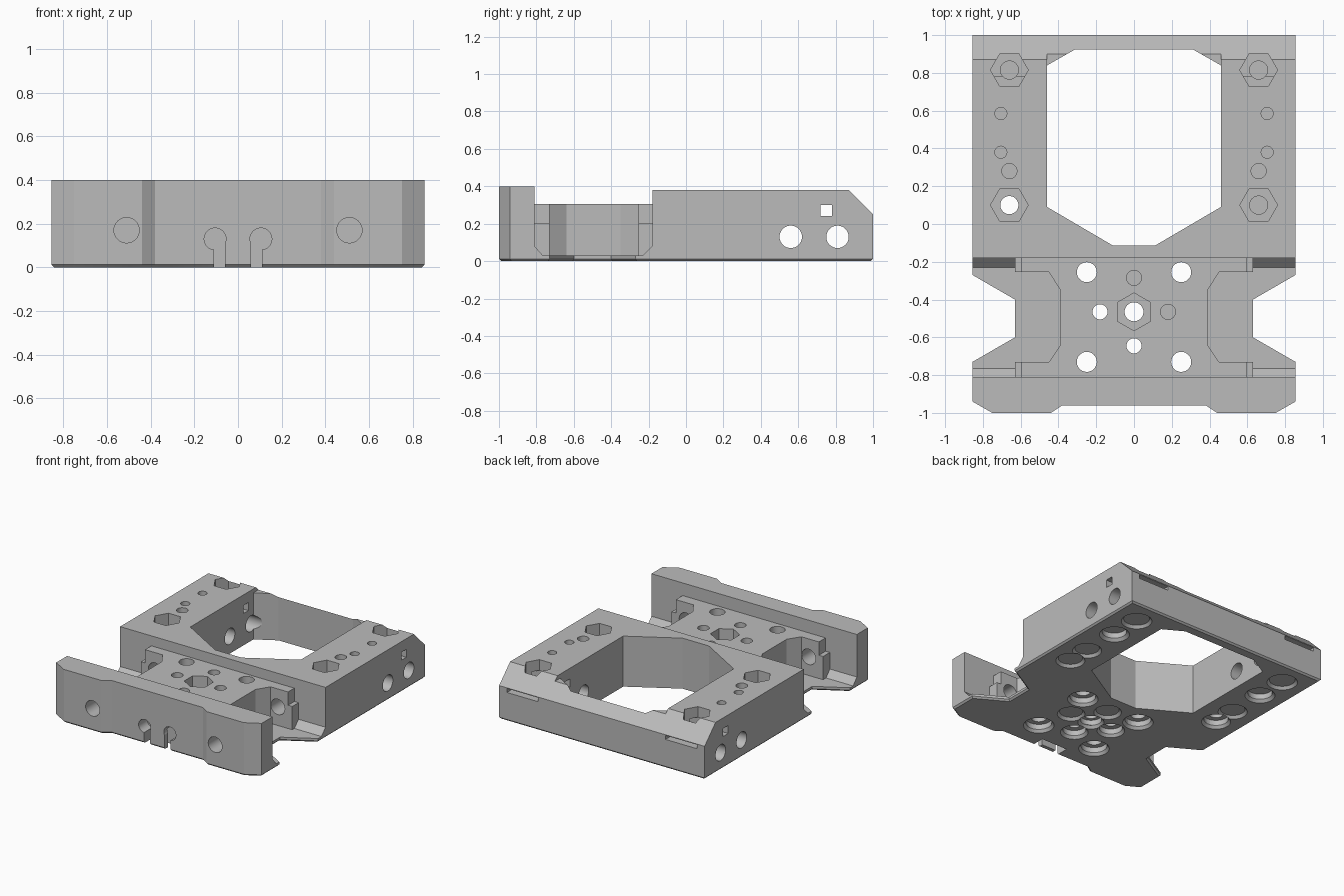
import bpy, bmesh, math
from mathutils import Matrix, Vector

old = bpy.data.objects.get("Cube")
if old:
    bpy.data.objects.remove(old, do_unlink=True)

grey = bpy.data.materials.new("mid grey")
grey.use_nodes = True
grey.diffuse_color = (0.5, 0.5, 0.5, 1)
grey.node_tree.nodes["Principled BSDF"].inputs["Base Color"].default_value = (0.5, 0.5, 0.5, 1)


def prism(name, pts, lo, hi, axis="z", bevel=0):
    """Extrude a 2D outline along an axis: x takes (y, z), y takes (x, z), z takes (x, y)."""
    place = {"x": lambda a, b, t: (t, a, b),
             "y": lambda a, b, t: (a, t, b),
             "z": lambda a, b, t: (a, b, t)}[axis]
    bm = bmesh.new()
    base = bm.faces.new([bm.verts.new(place(a, b, lo)) for a, b in pts])
    move = Vector(place(0, 0, hi - lo))
    rim = list(base.edges)
    out = bmesh.ops.extrude_face_region(bm, geom=[base], use_keep_orig=True)
    top = [g for g in out["geom"] if isinstance(g, bmesh.types.BMVert)]
    bmesh.ops.translate(bm, vec=move, verts=top)
    bmesh.ops.recalc_face_normals(bm, faces=bm.faces[:])
    if bevel:
        bmesh.ops.bevel(bm, geom=rim, offset=bevel, segments=1, affect="EDGES")
    mesh = bpy.data.meshes.new(name)
    bm.to_mesh(mesh)
    bm.free()
    obj = bpy.data.objects.new(name, mesh)
    bpy.context.collection.objects.link(obj)
    return obj


def rect(a0, a1, b0, b1):
    return [(a0, b0), (a1, b0), (a1, b1), (a0, b1)]


def ring(a, b, r, n=32, turn=0.0):
    return [(a + r * math.cos(turn + math.tau * i / n),
             b + r * math.sin(turn + math.tau * i / n)) for i in range(n)]


def mirrored(half):
    return half + [(-x, y) for x, y in reversed(half)]


def flip(pts, s):
    return [(s * x, y) for x, y in pts]


# Main plate outline with side notches and a stepped front
outline = mirrored([(0.855, 1), (0.855, -0.27), (0.63, -0.4), (0.63, -0.6), (0.855, -0.73),
                    (0.855, -0.94), (0.75, -1), (0.44, -1), (0.38, -0.96)])
body = prism("carriage_body", outline, 0, 0.4, bevel=0.012)
body.data.materials.append(grey)


def cut(pts, lo, hi, axis="z"):
    tool = prism("cutter", pts, lo, hi, axis)
    tool.hide_render = True
    mod = body.modifiers.new("cut", "BOOLEAN")
    mod.operation = "DIFFERENCE"
    mod.solver = "EXACT"
    mod.object = tool
    bpy.context.view_layer.objects.active = body
    bpy.ops.object.modifier_apply(modifier=mod.name)
    bpy.data.objects.remove(tool, do_unlink=True)


def cone_cut(x, y, r0, r1, z0, z1):
    """Tapered cutter for the countersunk rims underneath."""
    bm = bmesh.new()
    bmesh.ops.create_cone(bm, cap_ends=True, segments=32, radius1=r0, radius2=r1, depth=z1 - z0,
                          matrix=Matrix.Translation((x, y, (z0 + z1) / 2)))
    mesh = bpy.data.meshes.new("cutter")
    bm.to_mesh(mesh)
    bm.free()
    tool = bpy.data.objects.new("cutter", mesh)
    bpy.context.collection.objects.link(tool)
    mod = body.modifiers.new("cut", "BOOLEAN")
    mod.operation = "DIFFERENCE"
    mod.solver = "EXACT"
    mod.object = tool
    bpy.context.view_layer.objects.active = body
    bpy.ops.object.modifier_apply(modifier=mod.name)
    bpy.data.objects.remove(tool, do_unlink=True)


# Rear frame top with sloped back edge, and the slightly lower rear bar
cut([(-0.18, 0.38), (0.87, 0.38), (1.05, 0.2), (1.05, 0.6), (-0.18, 0.6)], -1, 1, "x")
cut(rect(-0.46, 0.46, 0.7, 1.1), 0.35, 0.6)

# Large opening
cut(mirrored([(0.31, 0.925), (0.46, 0.84), (0.46, 0.09), (0.11, -0.115)]), -0.1, 0.6)

# Channel between the front wall and the rear frame, leaving the centre block
cut(rect(-1, 1, -0.81, -0.18), 0.305, 0.6)
trough = [(-0.81, 0.08), (-0.765, 0.03), (-0.23, 0.03), (-0.18, 0.08), (-0.18, 0.5), (-0.81, 0.5)]
pocket = [(0.39, -0.64), (0.39, -0.35), (0.45, -0.255), (0.7, -0.255), (0.7, -0.73), (0.45, -0.73)]
for s in (1, -1):
    cut(trough, *sorted((s * 0.63, s)), "x")
    cut(flip(pocket, s), 0.03, 0.5)
    for y0, y1 in ((-0.81, -0.72), (-0.265, -0.18)):
        cut(rect(*sorted((s * 0.595, s * 0.7)), y0, y1), 0.205, 0.5)

# Rod holes from the front, cross holes and slots in the sides and back
for s in (1, -1):
    cut(ring(s * 0.51, 0.17, 0.058), -1.1, -0.08, "y")
    side = sorted((s * 0.4, s))
    for y in (0.56, 0.81):
        cut(ring(y, 0.13, 0.06), *side, "x")
    cut(rect(0.72, 0.78, 0.24, 0.3), *side, "x")
    cut(rect(*sorted((s * 0.53, s * 0.79)), 0.215, 0.245), 0.93, 1.1, "y")

# Tie loop in the front wall: tongue with round pockets and a channel behind it
for s in (1, -1):
    cut(ring(s * 0.105, 0.13, 0.05), -1.1, -0.86, "y")
    cut(rect(*sorted((s * 0.06, s * 0.11)), -0.1, 0.13), -1.1, -0.86, "y")
cut(rect(-0.105, 0.105, -0.1, 0.14), -0.92, -0.86, "y")

# Vertical holes: x, y, radius, counterbore radius
holes = [(0, -0.465, 0.05, 0.075), (0, -0.285, 0.04, 0.08), (0, -0.645, 0.04, 0.08)]
for s in (1, -1):
    holes += [(s * 0.18, -0.465, 0.04, 0.08), (s * 0.25, -0.255, 0.053, 0.09),
              (s * 0.25, -0.73, 0.053, 0.09), (s * 0.66, 0.815, 0.048, 0.09),
              (s * 0.66, 0.1, 0.048, 0.085), (s * 0.66, 0.28, 0.04, 0.085)]
    # Blind pilot holes and the extra cup underneath
    for y in (0.585, 0.38):
        cut(ring(s * 0.705, y, 0.032, 24), 0.28, 0.6)
    cut(ring(s * 0.66, 0.575, 0.085), -0.1, 0.06)
    cone_cut(s * 0.66, 0.575, 0.115, 0.085, -0.01, 0.02)
    # Nut pockets
    for y in (0.815, 0.1):
        cut(ring(s * 0.66, y, 0.1, 6), 0.28, 0.6)
cut(ring(0, -0.465, 0.1, 6, math.pi / 6), 0.2, 0.6)
for x, y, r, c in holes:
    cut(ring(x, y, r), -0.1, 0.6)
    cut(ring(x, y, c), -0.1, 0.06)
    cone_cut(x, y, c + 0.025, c, -0.01, 0.02)

# Smooth bores, crisp edges
bpy.ops.object.select_all(action="DESELECT")
body.select_set(True)
bpy.context.view_layer.objects.active = body
bpy.ops.object.shade_smooth_by_angle(angle=math.radians(25))
